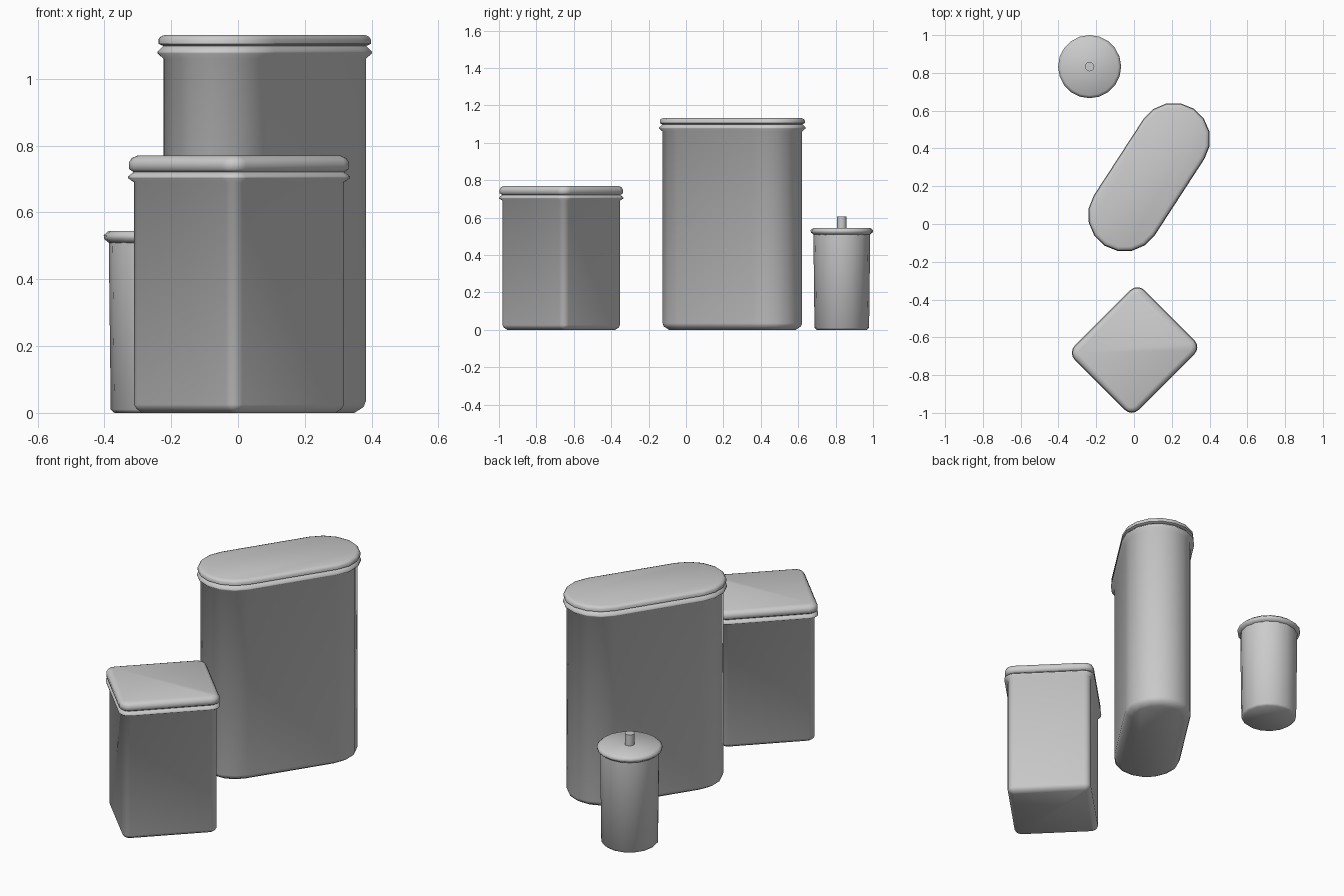
import bpy, bmesh, math
from mathutils import Vector

cube = bpy.data.objects.get("Cube")
if cube:
    bpy.data.objects.remove(cube, do_unlink=True)

grey = bpy.data.materials.new("plain_grey")
grey.use_nodes = True
colour = (0.6, 0.6, 0.6, 1)
grey.diffuse_color = colour
grey.node_tree.nodes["Principled BSDF"].inputs["Base Color"].default_value = colour


def outline(cores, radius, steps):
    """Rounded outline: one arc of the given radius round each core point."""
    span = math.tau / len(cores)
    points = []
    for i, (x, y) in enumerate(cores):
        count = steps if len(cores) == 1 else steps + 1
        for k in range(count):
            a = span * (i + k / steps)
            points.append((x + radius * math.cos(a), y + radius * math.sin(a)))
    return points


def loft(name, cores, radius, steps, profile, place, turn, angle=60):
    """Stack outlines, each (outward offset, height), into a closed solid."""
    bm = bmesh.new()
    rings = []
    for offset, z in profile:
        rings.append([bm.verts.new((x, y, z))
                      for x, y in outline(cores, radius + offset, steps)])
    n = len(rings[0])
    for low, high in zip(rings, rings[1:]):
        for i in range(n):
            j = (i + 1) % n
            bm.faces.new((low[i], low[j], high[j], high[i]))
    bm.faces.new(rings[0][::-1])
    bm.faces.new(rings[-1])
    mesh = bpy.data.meshes.new(name)
    bm.to_mesh(mesh)
    bm.free()
    mesh.materials.append(grey)
    obj = bpy.data.objects.new(name, mesh)
    obj.location = Vector((*place, 0))
    obj.rotation_euler.z = math.radians(turn)
    bpy.context.collection.objects.link(obj)
    bpy.ops.object.select_all(action='DESELECT')
    obj.select_set(True)
    bpy.context.view_layer.objects.active = obj
    bpy.ops.object.shade_smooth_by_angle(angle=math.radians(angle))


def body(height, chamfer, rim):
    """Canister wall with a chamfered foot and a pointed rim ridge."""
    return [(-0.015 - chamfer, 0), (-0.022, chamfer * 0.5), (-0.015, chamfer),
            (-0.015, height - rim), (0.003, height - rim * 0.6),
            (0.003, height - rim * 0.45), (-0.015, height)]


def lid(bottom, top, edge):
    """Rounded lid slab."""
    h = top - bottom
    return [(-0.015, bottom), (0, bottom + h * 0.2), (0, bottom + h * 0.6),
            (-edge * 0.3, bottom + h * 0.85), (-edge, top)]


# Square canister, turned corner-on
a, b, r = 0.258, 0.237, 0.05
corners = [(a - r, b - r), (r - a, b - r), (r - a, r - b), (a - r, r - b)]
square = dict(cores=corners, radius=r, steps=4, place=(0.003, -0.667), turn=45)
loft("square_canister_body", profile=body(0.722, 0.025, 0.032), **square)
loft("square_canister_lid", profile=lid(0.72, 0.77, 0.025), **square)

# Tall oval canister: long axis on local y so the two arcs meet the straight sides
oval = dict(cores=[(0, 0.24), (0, -0.24)], radius=0.19, steps=8,
            place=(0.08, 0.248), turn=-33)
loft("tall_canister_body", profile=body(1.1, 0.035, 0.04), **oval)
loft("tall_canister_lid", profile=lid(1.098, 1.132, 0.02), **oval)

# Small round canister with a knob
round_place = dict(cores=[(0, 0)], place=(-0.235, 0.833), turn=0)
loft("small_canister_body", radius=0.15, steps=16,
     profile=[(-0.015, 0), (-0.004, 0.01), (0.002, 0.52)], **round_place)
loft("small_canister_lid", radius=0.167, steps=20,
     profile=[(-0.017, 0.508), (-0.002, 0.52), (0, 0.532), (-0.015, 0.545)],
     **round_place)
loft("small_canister_knob", radius=0.025, steps=12,
     profile=[(0, 0.54), (0, 0.606)], **round_place)
